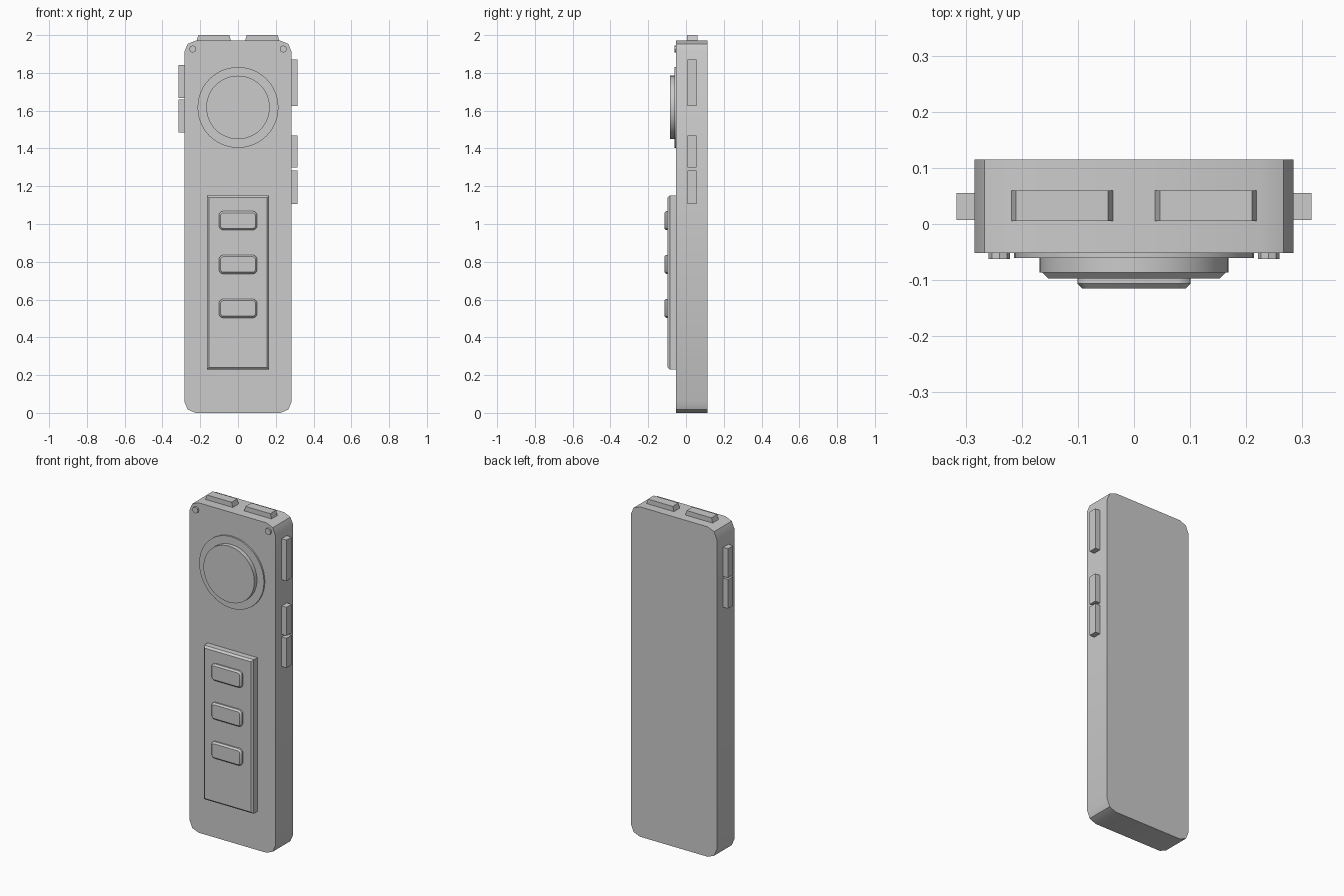
import bpy, bmesh
from math import sin, cos, pi, radians

if "Cube" in bpy.data.objects:
    bpy.data.objects.remove(bpy.data.objects["Cube"])


def rounded_rect(cx, cz, hx, hz, r=0.0, seg=2):
    """Outline in the xz plane, counter-clockwise; r = 0 gives a plain rectangle."""
    if r == 0:
        return [(cx + hx, cz + hz), (cx - hx, cz + hz), (cx - hx, cz - hz), (cx + hx, cz - hz)]
    pts = []
    for q, (sx, sz) in enumerate([(1, 1), (-1, 1), (-1, -1), (1, -1)]):
        for k in range(seg + 1):
            a = (q + k / seg) * pi / 2
            pts.append((cx + sx * (hx - r) + r * cos(a), cz + sz * (hz - r) + r * sin(a)))
    return pts


def circle(cx, cz, r, n):
    return [(cx + r * cos(2 * pi * k / n), cz + r * sin(2 * pi * k / n)) for k in range(n)]


def loft(name, layers):
    """Closed solid through (y, outline) layers, running along y."""
    bm = bmesh.new()
    rings = [[bm.verts.new((x, y, z)) for x, z in outline] for y, outline in layers]
    n = len(rings[0])
    for a, b in zip(rings, rings[1:]):
        for i in range(n):
            j = (i + 1) % n
            bm.faces.new((a[i], a[j], b[j], b[i]))
    bm.faces.new(rings[0])
    bm.faces.new(rings[-1])
    bmesh.ops.recalc_face_normals(bm, faces=bm.faces)
    mesh = bpy.data.meshes.new(name)
    bm.to_mesh(mesh)
    bm.free()
    ob = bpy.data.objects.new(name, mesh)
    bpy.context.collection.objects.link(ob)
    bpy.ops.object.select_all(action='DESELECT')
    ob.select_set(True)
    bpy.context.view_layer.objects.active = ob
    bpy.ops.object.shade_smooth_by_angle(angle=radians(30))
    return ob


def chamfered(name, y_back, y_front, cx, cz, hx, hz, c, r=0.0, seg=2):
    """Raised plate with a chamfer c around its front face."""
    outer = rounded_rect(cx, cz, hx, hz, r, seg)
    inner = rounded_rect(cx, cz, hx - c, hz - c, max(r - c, 0), seg)
    return loft(name, [(y_back, outer), (y_front + c, outer), (y_front, inner)])


BACK, FRONT = 0.115, -0.052
HALF_W, BODY_TOP = 0.284, 1.971

# Main body
body = rounded_rect(0, BODY_TOP / 2, HALF_W, BODY_TOP / 2, 0.06)
loft("body", [(BACK, body), (FRONT, body)])

# Round dial on its flat ring
for name, r, y in [("dial_ring", 0.214, -0.061), ("dial", 0.168, -0.086)]:
    outline = circle(0, 1.617, r, 48)
    loft(name, [(FRONT + 0.002, outline), (y, outline)])

# Key panel with three keys
PANEL_Y = -0.097
chamfered("key_panel", FRONT + 0.002, PANEL_Y, 0, 0.69, 0.164, 0.46, 0.011)
for i, z in enumerate([1.018, 0.786, 0.553]):
    chamfered(f"front_key_{i + 1}", PANEL_Y + 0.002, -0.115, 0, z, 0.101, 0.05, 0.009, 0.022, 3)

# Mirrored pairs: corner studs and tapered top keys
for side, s in [("left", -1), ("right", 1)]:
    stud = circle(s * 0.24, 1.926, 0.019, 8)
    loft(f"corner_stud_{side}", [(FRONT + 0.002, stud), (-0.062, stud)])
    key = [(s * x, z) for x, z in [(0.037, 1.969), (0.219, 1.969), (0.21, 2.0), (0.046, 2.0)]]
    loft(f"top_key_{side}", [(0.06, key), (0.005, key)])

# Side buttons: side sign, bottom and top height
for i, (s, z0, z1) in enumerate([(1, 1.625, 1.87), (1, 1.298, 1.468), (1, 1.106, 1.283),
                                 (-1, 1.668, 1.842), (-1, 1.484, 1.658)]):
    button = rounded_rect(s * 0.299, (z0 + z1) / 2, 0.017, (z1 - z0) / 2)
    loft(f"side_button_{i + 1}", [(0.055, button), (0.007, button)])
